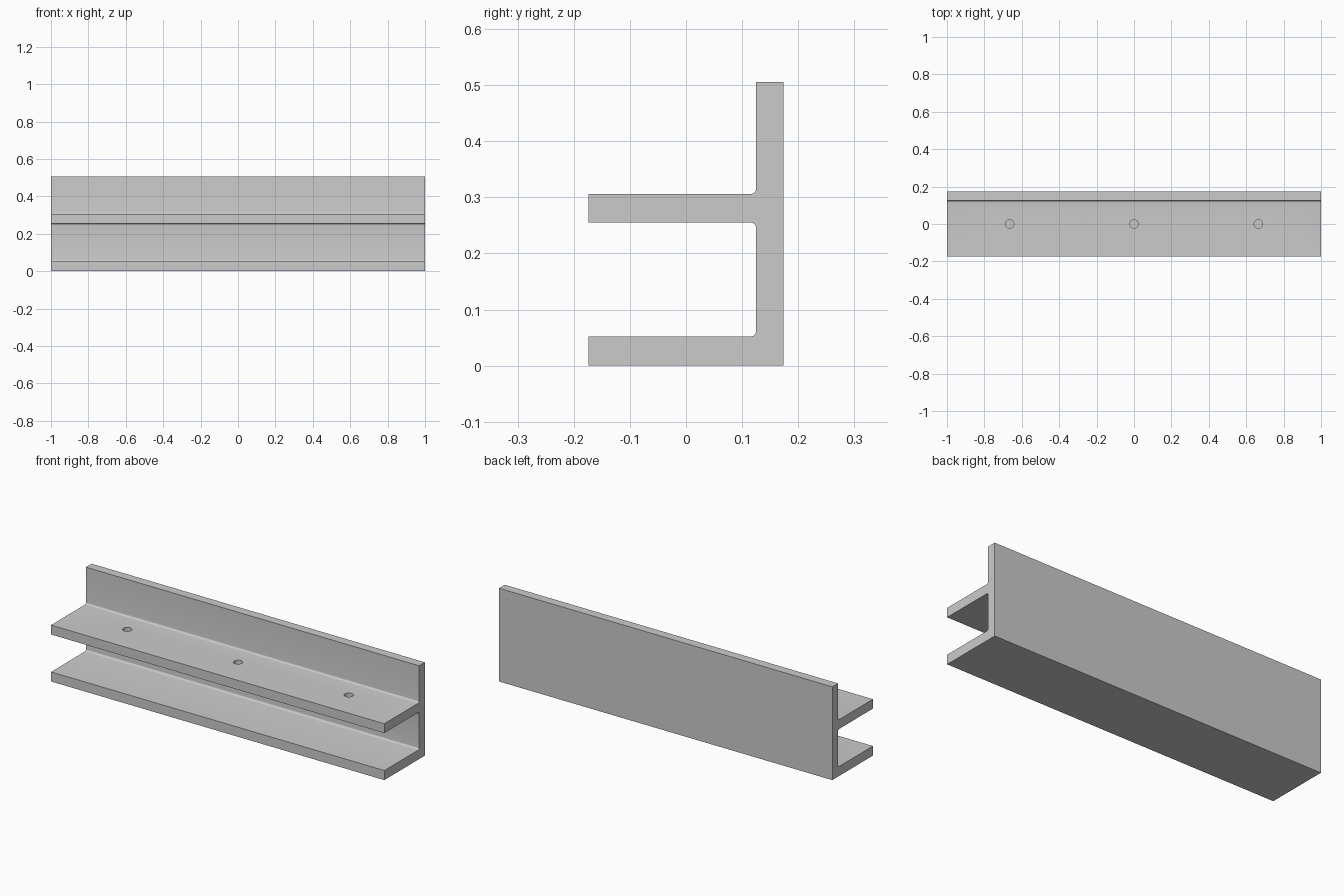
import bpy, bmesh
from math import sin, cos, pi
from mathutils import Matrix, Vector

if "Cube" in bpy.data.objects:
    bpy.data.objects.remove(bpy.data.objects["Cube"])

HALF_LEN, HALF_W, HEIGHT = 1.0, 0.174, 0.506
WALL_Y, FILLET = 0.125, 0.01
LOW_TOP, MID_BOTTOM, MID_TOP = 0.052, 0.255, 0.306
HOLE_R, HOLE_X = 0.023, (-0.665, 0.0, 0.665)


def fillet(z, up, rising, steps=6):
    """Concave corner arc at the wall; up = +1 when the open side is above."""
    cy, cz = WALL_Y - FILLET, z + up * FILLET
    arc = [(cy + FILLET * sin(i * pi / 2 / steps),
            cz - up * FILLET * cos(i * pi / 2 / steps)) for i in range(steps + 1)]
    return arc if rising else arc[::-1]


def make_object(name, bm):
    mesh = bpy.data.meshes.new(name)
    bm.to_mesh(mesh)
    bm.free()
    obj = bpy.data.objects.new(name, mesh)
    bpy.context.collection.objects.link(obj)
    return obj


# Rail: one filleted cross-section extruded along x
profile = [(HALF_W, HEIGHT), (HALF_W, 0), (-HALF_W, 0), (-HALF_W, LOW_TOP)]
profile += fillet(LOW_TOP, 1, True) + fillet(MID_BOTTOM, -1, False)
profile += [(-HALF_W, MID_BOTTOM), (-HALF_W, MID_TOP)]
profile += fillet(MID_TOP, 1, True) + [(WALL_Y, HEIGHT)]
bm = bmesh.new()
end = bm.faces.new([bm.verts.new((-HALF_LEN, y, z)) for y, z in profile])
ext = bmesh.ops.extrude_face_region(bm, geom=[end])
bmesh.ops.translate(bm, vec=Vector((2 * HALF_LEN, 0, 0)),
                    verts=[g for g in ext["geom"] if isinstance(g, bmesh.types.BMVert)])
bmesh.ops.recalc_face_normals(bm, faces=bm.faces)
rail = make_object("shelf_rail", bm)

# Screw holes: three drills through the middle flange only
bm = bmesh.new()
for x in HOLE_X:
    bmesh.ops.create_cone(bm, cap_ends=True, segments=32, radius1=HOLE_R,
                          radius2=HOLE_R, depth=0.15,
                          matrix=Matrix.Translation((x, 0, (MID_BOTTOM + MID_TOP) / 2)))
cutter = make_object("hole_cutter", bm)
cutter.hide_render = True
mod = rail.modifiers.new("screw_holes", "BOOLEAN")
mod.operation, mod.solver, mod.object = "DIFFERENCE", "EXACT", cutter

# Apply the holes, then smooth the fillets and hole walls
bpy.ops.object.select_all(action="DESELECT")
bpy.context.view_layer.objects.active = rail
rail.select_set(True)
bpy.ops.object.modifier_apply(modifier=mod.name)
bpy.data.objects.remove(cutter)
bpy.ops.object.shade_smooth_by_angle(angle=pi / 6)
